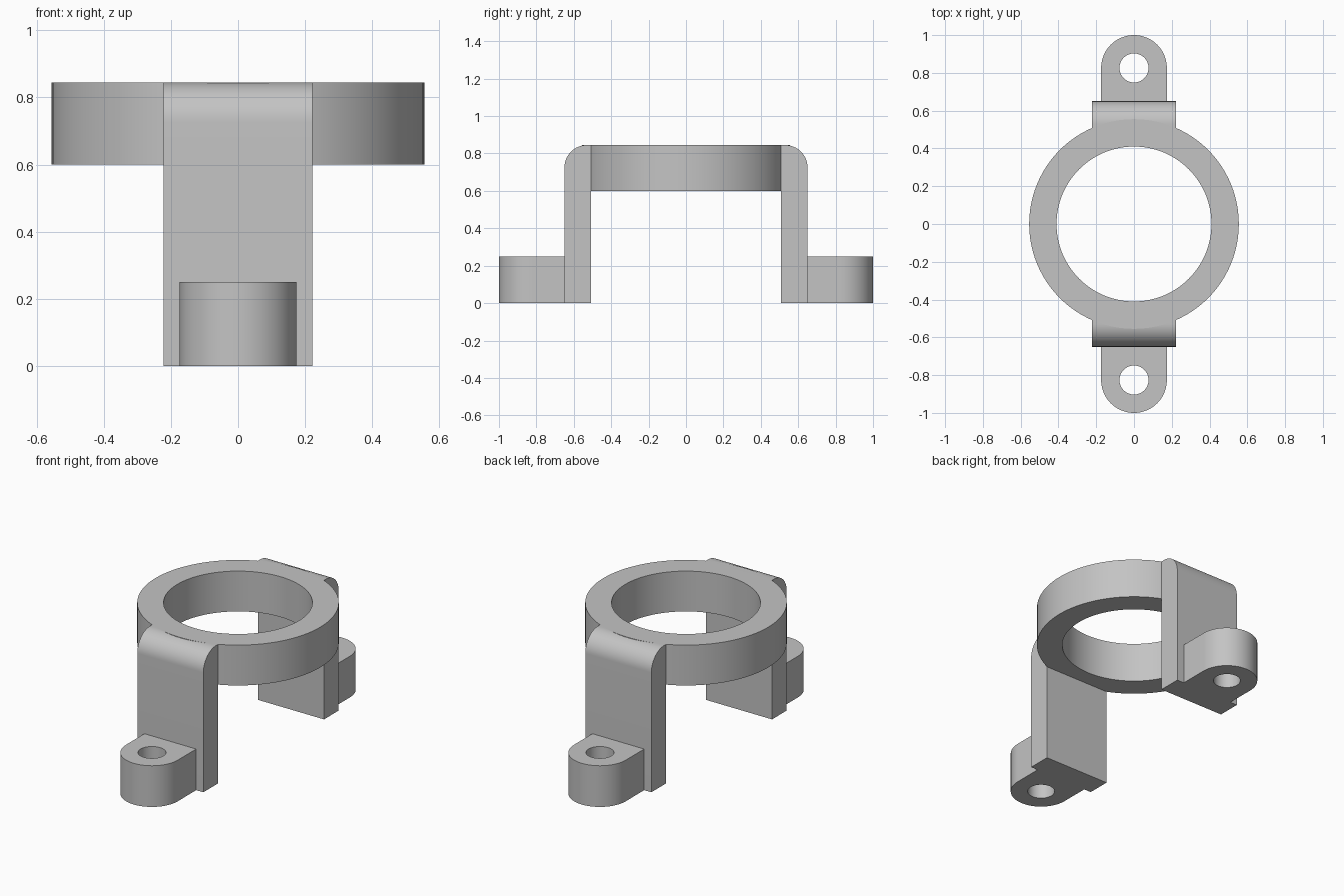
import bpy, bmesh
from math import cos, sin, pi, radians
from mathutils import Matrix

cube = bpy.data.objects.get("Cube")
if cube:
    bpy.data.objects.remove(cube, do_unlink=True)

grey = bpy.data.materials.new("plain grey")
grey.use_nodes = True
colour = (0.55, 0.55, 0.55, 1)
grey.diffuse_color = colour
for node in grey.node_tree.nodes:
    if node.type == 'BSDF_PRINCIPLED':
        node.inputs["Base Color"].default_value = colour


def arc(cx, cy, r, start, end, n):
    """Points along an arc, both ends included."""
    angles = [start + (end - start) * i / n for i in range(n + 1)]
    return [(cx + r * cos(a), cy + r * sin(a)) for a in angles]


def circle(cx, cy, r, n):
    return arc(cx, cy, r, 0, 2 * pi, n)[:-1]


def extrude(name, loops, depth, matrix):
    """Solid from flat closed outlines; inner outlines become holes."""
    curve = bpy.data.curves.new(name, 'CURVE')
    curve.dimensions = '2D'
    curve.fill_mode = 'BOTH'
    curve.extrude = depth / 2
    for loop in loops:
        spline = curve.splines.new('POLY')
        spline.points.add(len(loop) - 1)
        for point, (x, y) in zip(spline.points, loop):
            point.co = (x, y, 0, 1)
        spline.use_cyclic_u = True
    helper = bpy.data.objects.new(name + " outline", curve)
    bpy.context.scene.collection.objects.link(helper)
    graph = bpy.context.evaluated_depsgraph_get()
    mesh = bpy.data.meshes.new_from_object(helper.evaluated_get(graph))
    bpy.data.objects.remove(helper, do_unlink=True)
    bpy.data.curves.remove(curve)

    bm = bmesh.new()
    bm.from_mesh(mesh)
    bmesh.ops.remove_doubles(bm, verts=bm.verts, dist=0.0001)
    bmesh.ops.transform(bm, matrix=matrix, verts=bm.verts)
    bmesh.ops.recalc_face_normals(bm, faces=bm.faces)
    bm.to_mesh(mesh)
    bm.free()
    mesh.materials.clear()
    mesh.materials.append(grey)
    mesh.shade_smooth()
    mesh.set_sharp_from_angle(angle=radians(30))
    obj = bpy.data.objects.new(name, mesh)
    bpy.context.scene.collection.objects.link(obj)
    return obj


TOP, RING_BASE, LUG_TOP = 0.845, 0.6, 0.25
LEG_IN, LEG_OUT, FILLET = -0.509, -0.65, 0.12
LUG_R, LUG_Y = 0.174, -0.826

# Top ring
extrude("ring", [circle(0, 0, 0.555, 96), circle(0, 0, 0.41, 96)], TOP - RING_BASE,
        Matrix.Translation((0, 0, (TOP + RING_BASE) / 2)))

# Side profile of a leg, with its rounded outer shoulder
leg = [(LEG_IN, 0), (LEG_IN, TOP)]
leg += arc(LEG_OUT + FILLET, TOP - FILLET, FILLET, pi / 2, pi, 16)
leg += [(LEG_OUT, 0)]
upright = Matrix(((0, 0, 1, 0), (1, 0, 0, 0), (0, 1, 0, 0), (0, 0, 0, 1)))

# Plan of a mounting lug, round at its outer end
lug = [(LUG_R, LEG_OUT), (-LUG_R, LEG_OUT)] + arc(0, LUG_Y, LUG_R, pi, 2 * pi, 40)
hole = circle(0, LUG_Y, 0.077, 40)

# Legs and lugs at front and back
for side, angle in (("front", 0), ("back", pi)):
    turn = Matrix.Rotation(angle, 4, 'Z')
    extrude(side + "_leg", [leg], 0.444, turn @ upright)
    extrude(side + "_lug", [lug, hole], LUG_TOP,
            turn @ Matrix.Translation((0, 0, LUG_TOP / 2)))
